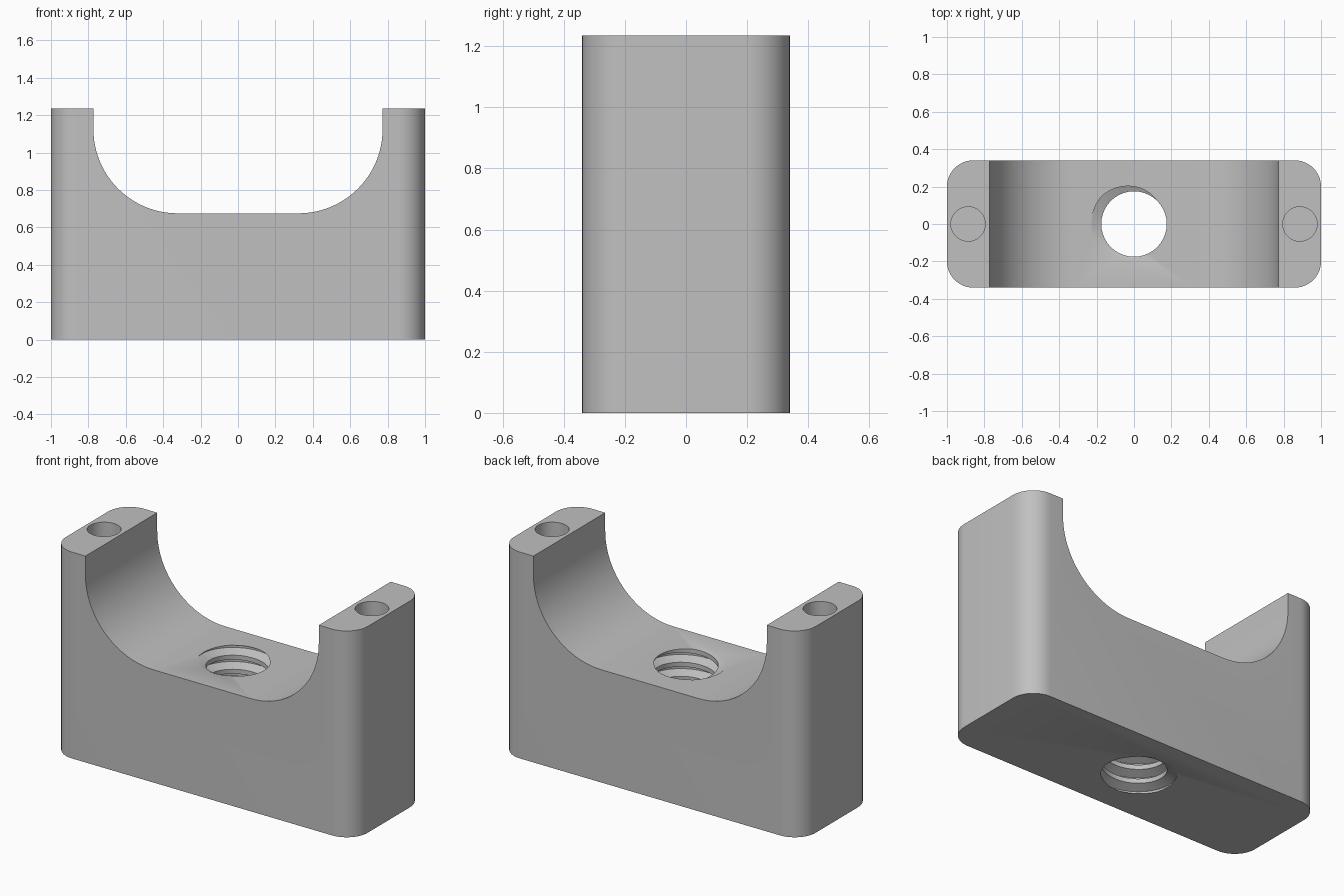
import bpy, bmesh, math
from mathutils import Vector

if "Cube" in bpy.data.objects:
    bpy.data.objects.remove(bpy.data.objects["Cube"])

WIDTH, DEPTH, HEIGHT, CORNER = 2.0, 0.68, 1.235, 0.14
SADDLE_HALF, SADDLE_Z, SADDLE_R = 0.773, 0.675, 0.45
THREAD_MINOR, THREAD_MAJOR = 0.175, 0.228
PITCH = SADDLE_Z / 8

grey = bpy.data.materials.new("plain grey")
grey.use_nodes = True
grey.diffuse_color = (0.53, 0.53, 0.53, 1)
grey.node_tree.nodes["Principled BSDF"].inputs["Base Color"].default_value = (0.53, 0.53, 0.53, 1)


def finish(name, bm):
    bmesh.ops.recalc_face_normals(bm, faces=bm.faces)
    mesh = bpy.data.meshes.new(name)
    bm.to_mesh(mesh)
    bm.free()
    mesh.materials.append(grey)
    obj = bpy.data.objects.new(name, mesh)
    bpy.context.scene.collection.objects.link(obj)
    return obj


def arc(cx, cy, r, start, end, steps):
    angles = [math.radians(start + (end - start) * i / steps) for i in range(steps + 1)]
    return [(cx + r * math.cos(a), cy + r * math.sin(a)) for a in angles]


def prism(name, points, direction):
    bm = bmesh.new()
    face = bm.faces.new([bm.verts.new(p) for p in points])
    ext = bmesh.ops.extrude_face_region(bm, geom=[face])
    moved = [v for v in ext["geom"] if isinstance(v, bmesh.types.BMVert)]
    bmesh.ops.translate(bm, verts=moved, vec=direction)
    return finish(name, bm)


# Block with rounded upright corners
cx, cy = WIDTH / 2 - CORNER, DEPTH / 2 - CORNER
outline = []
for i, (sx, sy) in enumerate([(1, 1), (-1, 1), (-1, -1), (1, -1)]):
    outline += arc(sx * cx, sy * cy, CORNER, 90 * i, 90 * i + 90, 12)
body = prism("saddle_block", [(x, y, 0) for x, y in outline], (0, 0, HEIGHT))

# Saddle cutter: flat floor with two quarter-round sides
ax, az = SADDLE_HALF - SADDLE_R, SADDLE_Z + SADDLE_R
profile = [(-SADDLE_HALF, HEIGHT + 0.2)]
profile += arc(-ax, az, SADDLE_R, 180, 270, 24)
profile += arc(ax, az, SADDLE_R, 270, 360, 24)
profile += [(SADDLE_HALF, HEIGHT + 0.2)]
cutters = [prism("saddle_cutter", [(x, -0.6, z) for x, z in profile], (0, 1.2, 0))]

# Blind screw holes in the two posts
for side, label in ((1, "left"), (-1, "right")):
    circle = arc(side * 0.887, 0, 0.092, 0, 360, 40)[:-1]
    cutters.append(prism(label + "_screw_hole_cutter",
                         [(x, y, HEIGHT - 0.6) for x, y in circle], (0, 0, 0.8)))


# Threaded hole cutter: one continuous helical sweep of a trapezoid tooth
def thread_cutter():
    bm = bmesh.new()
    segs, turns = 40, 12
    tooth = [(-0.34, THREAD_MINOR), (-0.08, THREAD_MAJOR),
             (0.08, THREAD_MAJOR), (0.34, THREAD_MINOR)]
    n = len(tooth)
    grid = []
    for i in range(segs):
        a = math.tau * i / segs
        column = []
        for m in range(n * turns):
            offset, r = tooth[m % n]
            z = (m // n - 2 + offset + (a - math.radians(168)) / math.tau) * PITCH
            column.append(bm.verts.new((r * math.cos(a), r * math.sin(a), z)))
        grid.append(column)
    for i in range(segs):
        shift = n if i == segs - 1 else 0
        near, far = grid[i], grid[(i + 1) % segs]
        for m in range(n * turns - 1 - shift):
            quad = (near[m], far[m + shift], far[m + shift + 1], near[m + 1])
            bm.faces.new(quad)
    # Close both open ends to a point outside the block
    rim = [e for e in bm.edges if e.is_boundary]
    for low in (True, False):
        apex = bm.verts.new(Vector((0, 0, -0.4 if low else SADDLE_Z + 0.4)))
        for e in rim:
            if (e.verts[0].co.z < SADDLE_Z / 2) == low:
                bm.faces.new((e.verts[0], e.verts[1], apex))
    return finish("threaded_hole_cutter", bm)


cutters.append(thread_cutter())

# Cut the block
bpy.context.view_layer.objects.active = body
body.select_set(True)
for cutter in cutters:
    mod = body.modifiers.new(cutter.name, "BOOLEAN")
    mod.operation = "DIFFERENCE"
    mod.solver = "EXACT"
    mod.object = cutter
    bpy.ops.object.modifier_apply(modifier=mod.name)
for cutter in cutters:
    bpy.data.objects.remove(cutter)

bpy.ops.object.shade_smooth_by_angle(angle=math.radians(25))
